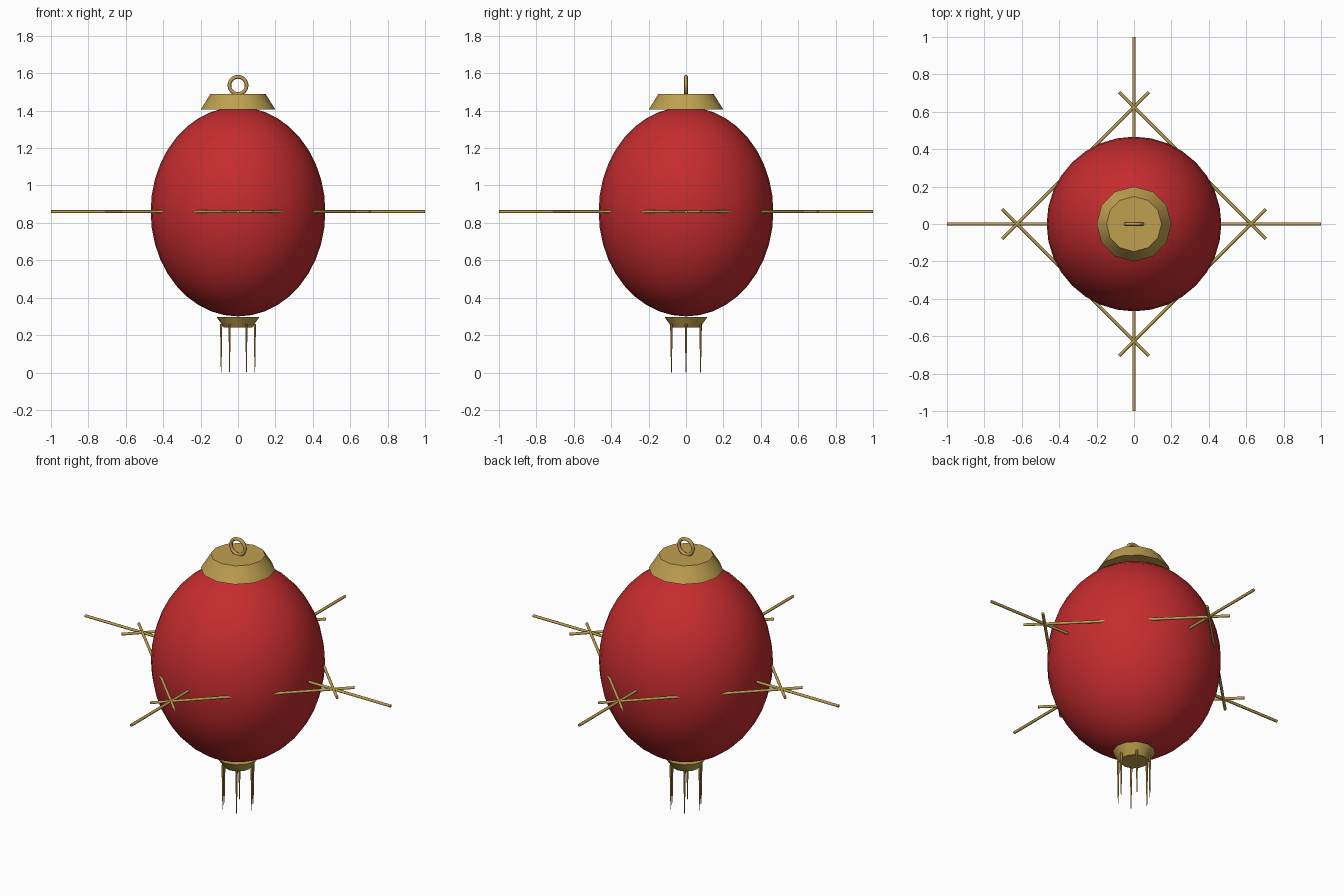
import bpy
from math import pi, radians, cos, sin
from mathutils import Vector

if "Cube" in bpy.data.objects:
    bpy.data.objects.remove(bpy.data.objects["Cube"])


def material(name, color):
    m = bpy.data.materials.new(name)
    m.diffuse_color = color
    m.use_nodes = True
    m.node_tree.nodes["Principled BSDF"].inputs["Base Color"].default_value = m.diffuse_color
    return m


RED = material("red_glaze", (0.56, 0.025, 0.028, 1))
GOLD = material("gold", (0.52, 0.35, 0.08, 1))


def finish(name, mat, angle=35):
    ob = bpy.context.object
    ob.name = name
    ob.data.materials.append(mat)
    bpy.ops.object.shade_smooth_by_angle(angle=radians(angle))
    return ob


def frustum(name, z0, z1, r0, r1, sides, x=0, y=0):
    bpy.ops.mesh.primitive_cone_add(vertices=sides, radius1=r0, radius2=r1, depth=z1 - z0,
                                    location=(x, y, (z0 + z1) / 2))
    return finish(name, GOLD)


def rod(name, a, b, radius=0.008):
    a, b = Vector(a), Vector(b)
    d = b - a
    bpy.ops.mesh.primitive_cylinder_add(vertices=8, radius=radius, depth=d.length,
                                        location=(a + b) / 2,
                                        rotation=d.to_track_quat('Z', 'Y').to_euler())
    return finish(name, GOLD, 50)


MID = 0.86

# Egg-shaped body
bpy.ops.mesh.primitive_uv_sphere_add(segments=32, ring_count=20, radius=1, location=(0, 0, MID))
bpy.context.object.scale = (0.467, 0.467, 0.56)
bpy.ops.object.transform_apply(location=False, rotation=False, scale=True)
finish("body", RED)

# Caps at top and bottom
frustum("top_cap", 1.405, 1.49, 0.20, 0.147, 12)
frustum("bottom_cap", 0.24, 0.298, 0.075, 0.115, 12)

# Hanging ring
bpy.ops.mesh.primitive_torus_add(major_radius=0.046, minor_radius=0.01, major_segments=24,
                                 minor_segments=8, location=(0, 0, 1.535),
                                 rotation=(pi / 2, 0, 0))
finish("hanging_ring", GOLD, 60)

# Tassel strands, tapering downwards
for i in range(6):
    a = i * pi / 3
    frustum(f"tassel_strand_{i + 1}", 0, 0.26, 0.002, 0.007, 6, 0.09 * cos(a), 0.09 * sin(a))

# Four radial spokes, and the diagonal rods crossing them
for i in range(4):
    a = i * pi / 2
    c, s = cos(a), sin(a)

    def turn(x, y):
        return (x * c - y * s, x * s + y * c, MID)

    rod(f"spoke_{i + 1}", turn(0.40, 0), turn(1, 0))
    rod(f"diagonal_rod_{i + 1}", turn(0.705, -0.08), turn(-0.08, 0.705))
